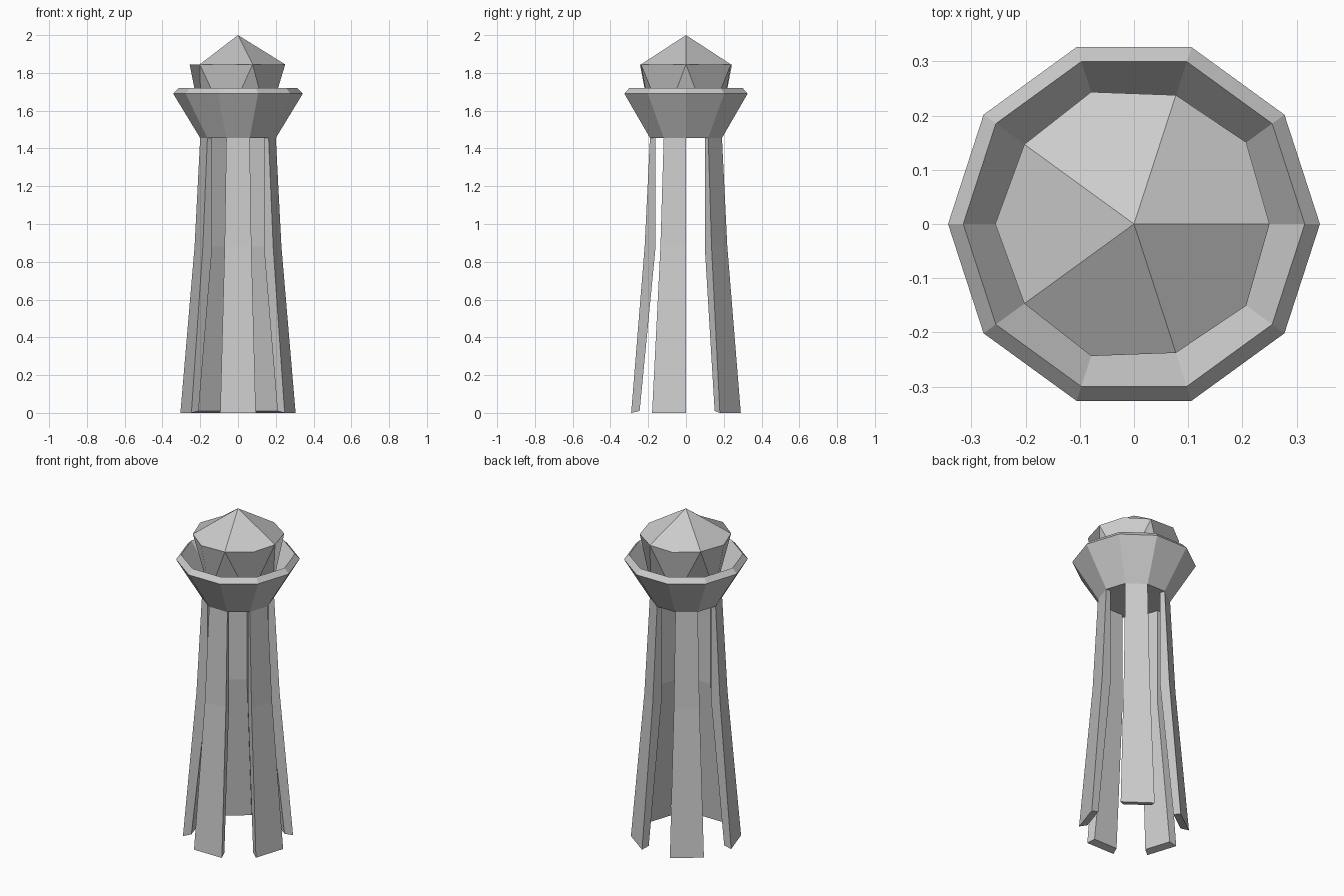
import bpy
from math import cos, sin, radians

if "Cube" in bpy.data.objects:
    bpy.data.objects.remove(bpy.data.objects["Cube"])


def pt(r, deg, z):
    return (r * cos(radians(deg)), r * sin(radians(deg)), z)


def make(name, verts, faces):
    me = bpy.data.meshes.new(name)
    me.from_pydata(verts, [], faces)
    me.update()
    ob = bpy.data.objects.new(name, me)
    bpy.context.collection.objects.link(ob)
    return ob


# Legs: alternate sides of a tapering decagonal shaft, (outer r, outer z, inner r, inner z)
LEG = [(0.305, 0.0, 0.258, 0.01), (0.23, 0.88, 0.169, 0.88), (0.2, 1.46, 0.169, 1.46)]
for i in range(5):
    a = -108 + 72 * i
    verts = []
    for ro, zo, ri, zi in LEG:
        verts += [pt(ro, a, zo), pt(ro, a + 36, zo), pt(ri, a + 36, zi), pt(ri, a, zi)]
    faces = [(3, 2, 1, 0), (8, 9, 10, 11)]
    for k in (0, 4):
        faces += [(k + j, k + (j + 1) % 4, k + 4 + (j + 1) % 4, k + 4 + j) for j in range(4)]
    make(f"leg_{i + 1}", verts, faces)

# Gallery: ten-sided flared bowl with bevelled rim and inner floor
BOWL = [(0.2, 1.455), (0.343, 1.69), (0.315, 1.72), (0.19, 1.54)]
verts = [pt(r, 36 * j, z) for r, z in BOWL for j in range(10)]
faces = [(k * 10 + j, k * 10 + (j + 1) % 10, k * 10 + 10 + (j + 1) % 10, k * 10 + 10 + j)
         for k in range(3) for j in range(10)]
faces += [tuple(range(9, -1, -1)), tuple(range(30, 40))]
make("gallery_bowl", verts, faces)

# Lantern: five-panel roof over faceted sides narrowing to a pentagon
verts = [pt(0.25, 72 * i, 1.845) for i in range(5)]
verts += [pt(0.256, 72 * i + 36, 1.845) for i in range(5)]
verts += [pt(0.195, 72 * i + 36, 1.54) for i in range(5)]
verts.append((0, 0, 2.0))
faces = [tuple(range(14, 9, -1))]
for i in range(5):
    n = (i + 1) % 5
    faces.append((i, 5 + i, n, 15))              # roof panel
    faces.append((5 + i, i, 10 + i, n))          # kite side
    faces.append((n, 10 + i, 10 + n))            # triangle side
make("lantern", verts, faces)
